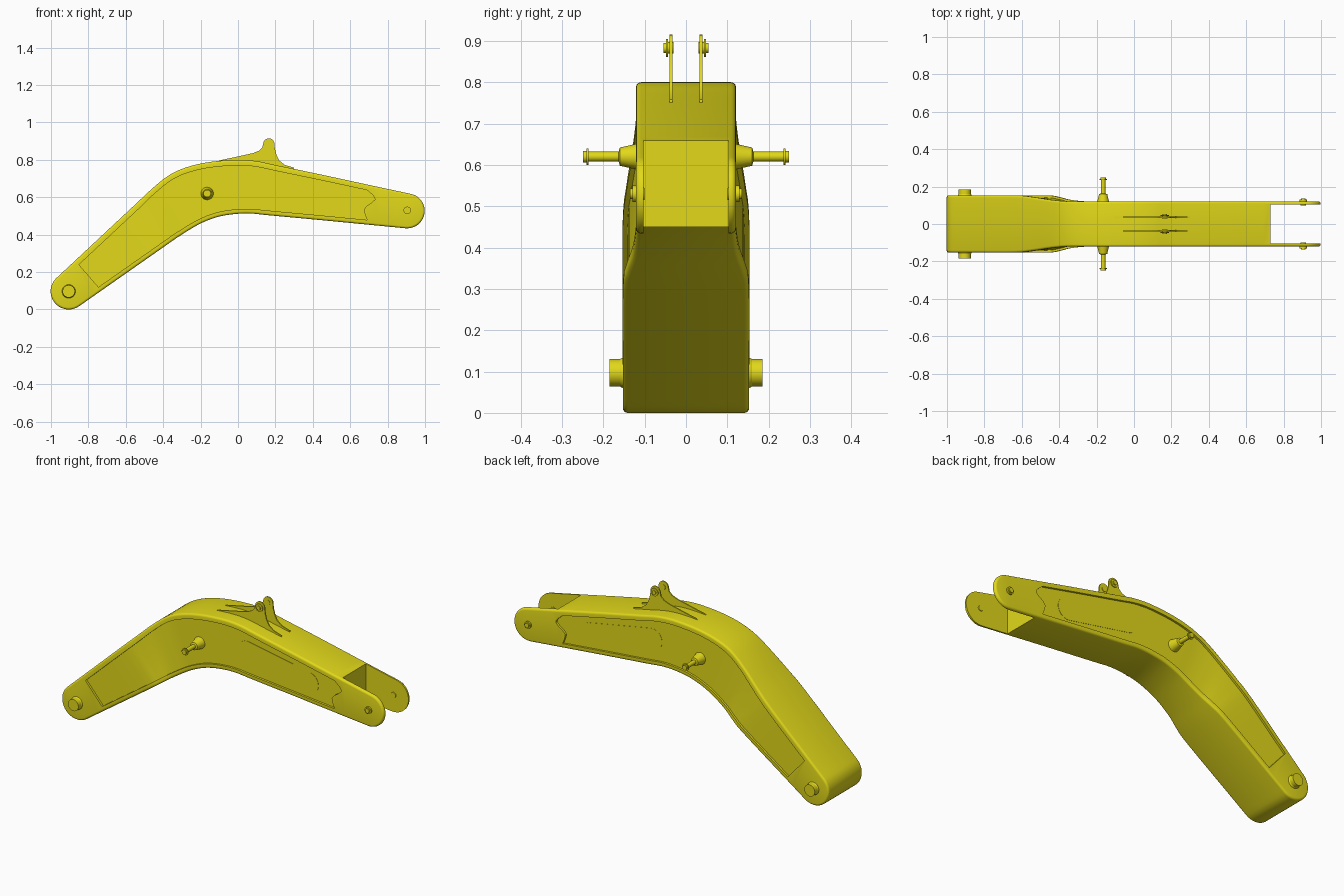
import bpy, bmesh
from math import cos, sin, radians, pi
from mathutils import Vector

if "Cube" in bpy.data.objects:
    bpy.data.objects.remove(bpy.data.objects["Cube"])

DEPTH = 0.012          # side panel recess
NARROW = 0.121         # half width of the slim front section

paint = bpy.data.materials.new("yellow_paint")
paint.diffuse_color = (0.76, 0.69, 0.01, 1)
paint.use_nodes = True
paint.node_tree.nodes["Principled BSDF"].inputs["Base Color"].default_value = paint.diffuse_color


def finish(name, bm, angle=30):
    bmesh.ops.remove_doubles(bm, verts=bm.verts, dist=1e-6)
    bmesh.ops.recalc_face_normals(bm, faces=bm.faces)
    me = bpy.data.meshes.new(name)
    bm.to_mesh(me)
    bm.free()
    ob = bpy.data.objects.new(name, me)
    bpy.context.collection.objects.link(ob)
    me.materials.append(paint)
    smooth(ob, angle)
    return ob


def smooth(ob, angle=30):
    bpy.ops.object.select_all(action='DESELECT')
    ob.select_set(True)
    bpy.context.view_layer.objects.active = ob
    bpy.ops.object.shade_smooth_by_angle(angle=radians(angle))


def cut(ob, cutter):
    cutter.hide_render = True
    mod = ob.modifiers.new("cut", 'BOOLEAN')
    mod.operation, mod.object, mod.solver = 'DIFFERENCE', cutter, 'EXACT'
    bpy.context.view_layer.objects.active = ob
    bpy.ops.object.modifier_apply(modifier=mod.name)
    bpy.data.objects.remove(cutter)


def catmull(a, b, c, d, t):
    return 0.5 * (2*b + (c - a)*t + (2*a - 5*b + 4*c - d)*t*t + (3*b - a - 3*c + d)*t**3)


def spline(pts, n):
    out = []
    for i in range(len(pts) - 1):
        q = [pts[max(0, min(len(pts) - 1, i + k))] for k in (-1, 0, 1, 2)]
        out += [tuple(catmull(*v, k / n) for v in zip(*q)) for k in range(n)]
    return out + [pts[-1]]


def arc(cx, cz, r, a0, a1, n):
    return [(cx + r*cos(radians(a0 + (a1 - a0)*i/n)),
             cz + r*sin(radians(a0 + (a1 - a0)*i/n))) for i in range(n + 1)]


def plate(name, pts, y0, y1):
    bm = bmesh.new()
    f = bm.faces.new([bm.verts.new((x, y0, z)) for x, z in pts])
    ext = bmesh.ops.extrude_face_region(bm, geom=[f])['geom']
    bmesh.ops.translate(bm, vec=(0, y1 - y0, 0),
                        verts=[g for g in ext if isinstance(g, bmesh.types.BMVert)])
    return finish(name, bm)


def turned(name, x, z, prof, side, n=32):
    # profile of (y, radius) spun about a sideways axis
    bm = bmesh.new()
    rings = [[bm.verts.new((x + r*cos(2*pi*k/n), side*y, z + r*sin(2*pi*k/n)))
              for k in range(n)] for y, r in prof]
    for a, b in zip(rings, rings[1:]):
        for k in range(n):
            bm.faces.new((a[k], a[(k+1) % n], b[(k+1) % n], b[k]))
    bm.faces.new(rings[0])
    bm.faces.new(rings[-1])
    return finish(name, bm)


# Stations along the boom: top x, top z, bottom x, bottom z, half width
stations = spline([
    (-.971, .168, -.85, .017, .153), (-.87, .262, -.73, .101, .153),
    (-.64, .477, -.46, .29, .153), (-.55, .561, -.39, .339, .144),
    (-.45, .654, -.33, .381, .129), (-.36, .723, -.25, .432, NARROW),
    (-.26, .765, -.18, .469, NARROW), (-.14, .79, -.10, .497, NARROW),
    (0, .80, -.01, .511, NARROW), (.10, .793, .07, .513, NARROW),
    (.20, .772, .16, .504, NARROW), (.45, .72, .42, .480, NARROW),
    (.69, .668, .69, .454, NARROW), (.924, .618, .896, .434, NARROW)], 4)


# Rounded ends as extra stations
def end_arc(cx, cz, r, tip, span, w, flip):
    out = []
    for k in range(10):
        h = 4 + (span - 4)*k/10
        a, b = radians(tip + flip*h), radians(tip - flip*h)
        out.append((cx + r*cos(a), cz + r*sin(a), cx + r*cos(b), cz + r*sin(b), w))
    return out


full = (end_arc(-.905, .097, .097, 219, 86, .153, -1) + stations
        + end_arc(.905, .527, .093, -8.6, 86.8, NARROW, 1)[::-1])

# Boom body: outline swept through rounded rims to both side walls
N = len(full)
loop = [Vector((s[0], s[1])) for s in full] + [Vector((s[2], s[3])) for s in full[::-1]]
widths = [s[4] for s in full] + [s[4] for s in full[::-1]]
M = 2 * N
normals = []
for i in range(M):
    t = (loop[(i+1) % M] - loop[i-1]).normalized()
    normals.append(Vector((t.y, -t.x)))        # inward for this clockwise outline
R = 0.012
rim = [(R*(1 - sin(a)), R*(1 - cos(a))) for a in (0, pi/8, pi/4, 3*pi/8, pi/2)]
levels = [(d, e, 1) for d, e in rim] + [(d, e, -1) for d, e in rim[::-1]]
bm = bmesh.new()
rings = []
for d, e, side in levels:
    ring = []
    for p, n, w in zip(loop, normals, widths):
        q = p + n*d
        ring.append(bm.verts.new((q.x, side*(w - e), q.y)))
    rings.append(ring)
for a, b in zip(rings, rings[1:]):
    for i in range(M):
        bm.faces.new((a[i], a[(i+1) % M], b[(i+1) % M], b[i]))
for ring in (rings[0], rings[-1]):
    for i in range(N - 1):
        bm.faces.new((ring[i], ring[i+1], ring[M-2-i], ring[M-1-i]))
body = finish("boom_body", bm)

# Recessed side panels with a wavy front end
rows = [0, .08, .16, .24, .32, .42, .52, .65, .8, 1]
wave = [.0, .015, .03, .04, .042, .025, .0, -.017, -.012, .0]
panel = stations[4:49]
for side in (-1, 1):
    bm = bmesh.new()
    layers = []
    for off in (-DEPTH, 0.05):
        grid = []
        for i, (tx, tz, bx, bz, w) in enumerate(panel):
            T, B = Vector((tx, tz)), Vector((bx, bz))
            d = (B - T).normalized()
            T, B = T + d*.03, B - d*.025
            col = []
            for s, wv in zip(rows, wave):
                p = T.lerp(B, s)
                if i == len(panel) - 1:
                    p.x += wv
                col.append(bm.verts.new((p.x, side*(w + off), p.y)))
            grid.append(col)
        layers.append(grid)
        for a, b in zip(grid, grid[1:]):
            for j in range(len(rows) - 1):
                bm.faces.new((a[j], a[j+1], b[j+1], b[j]))
    border = [(i, 0) for i in range(len(panel))]
    border += [(len(panel)-1, j) for j in range(1, len(rows))]
    border += [(i, len(rows)-1) for i in range(len(panel)-2, -1, -1)]
    border += [(0, j) for j in range(len(rows)-2, 0, -1)]
    lo, hi = layers
    for (i, j), (k, l) in zip(border, border[1:] + border[:1]):
        bm.faces.new((lo[i][j], lo[k][l], hi[k][l], hi[i][j]))
    cut(body, finish("panel_cutter", bm))

# Open fork at the front end
cut(body, plate("fork_cutter", [(.73, .3), (1.2, .3), (1.2, .8), (.73, .8)], -.103, .103))
smooth(body)

# Bracket outline for the hose and cylinder lugs on the top
lug = ([(-.13, .775), (-.10, .797), (.0, .818), (.08, .836), (.112, .849), (.13, .866)]
       + arc(.165, .885, .03, 175, 5, 12)
       + [(.197, .86), (.206, .825), (.222, .795), (.25, .773), (.30, .758), (.30, .745), (.1, .76)])
slot = arc(.135, .648, .062, 79, 259, 14) + arc(.52, .576, .062, 259, 439, 14)

for side, tag in ((-1, "near"), (1, "far")):
    plate(f"top_lug_{tag}", lug, side*.033, side*.040)
    turned(f"lug_pin_{tag}", .165, .883,
           [(.03, .014), (.043, .014), (.043, .022), (.048, .022), (.048, .012), (.054, .012)], side)
    # Stiffener plate in the side panel
    plate(f"side_stiffener_{tag}", slot, side*(NARROW - DEPTH - .004), side*(NARROW - DEPTH + .0015))
    # Mid pivot: tapered boss, shaft and collar
    turned(f"mid_pivot_{tag}", -.165, .62,
           [(.10, .036), (.12, .031), (.16, .022), (.163, .012), (.236, .012),
            (.236, .02), (.241, .02), (.241, .014), (.249, .014)], side)
    # Rear and front hinge bosses
    turned(f"rear_hinge_{tag}", -.905, .097, [(.14, .038), (.155, .036), (.16, .033), (.185, .033)], side)
    turned(f"front_hinge_{tag}", .905, .53,
           [(.10, .014), (.115, .02), (.13, .02), (.13, .013), (.136, .013)], side)
